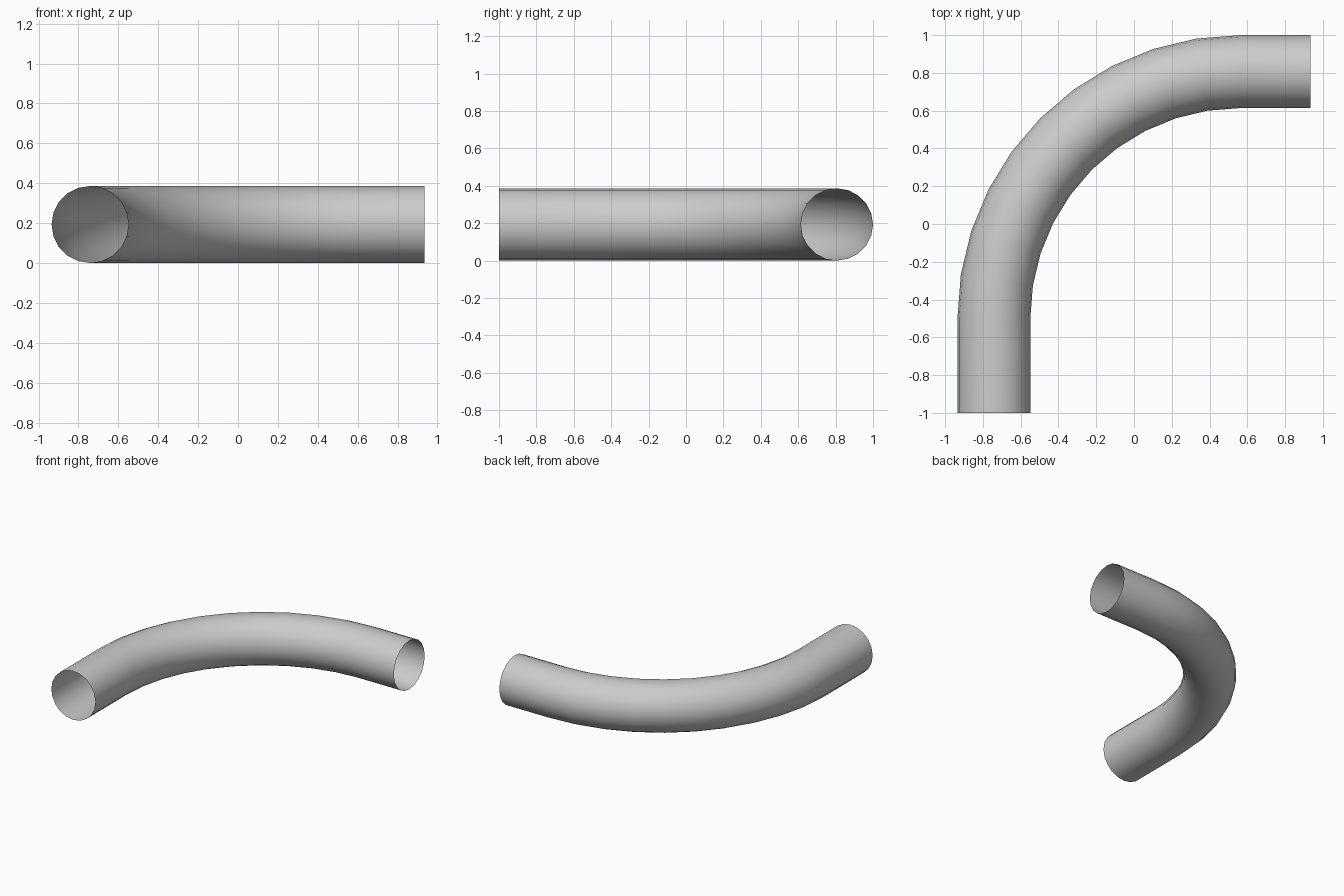
import bpy, bmesh, math
from mathutils import Matrix, Vector

if "Cube" in bpy.data.objects:
    bpy.data.objects.remove(bpy.data.objects["Cube"])

R = 0.193                      # pipe radius
BEND = 1.307                   # centreline bend radius
END_X, END_Y = 0.935, -1.0     # open ends
CENTRE = Vector((END_X - 2 * 0.935 + R + BEND, 1.0 - R - BEND, R))

bm = bmesh.new()

# 20-sided open ring at the front end
ring = bmesh.ops.create_circle(
    bm, segments=20, radius=R,
    matrix=Matrix.Translation((CENTRE.x - BEND, END_Y, R)) @ Matrix.Rotation(math.pi / 2, 4, 'X'))
edges = list({e for v in ring["verts"] for e in v.link_edges})


def extrude(edges, offset):
    geom = bmesh.ops.extrude_edge_only(bm, edges=edges)["geom"]
    verts = [g for g in geom if isinstance(g, bmesh.types.BMVert)]
    bmesh.ops.translate(bm, verts=verts, vec=offset)
    return [g for g in geom if isinstance(g, bmesh.types.BMEdge)
            and g.verts[0] in verts and g.verts[1] in verts]


# straight leg, quarter bend, straight leg
edges = extrude(edges, (0, CENTRE.y - END_Y, 0))
bend = bmesh.ops.spin(bm, geom=edges, cent=CENTRE, axis=(0, 0, 1),
                      angle=-math.pi / 2, steps=10)
edges = [g for g in bend["geom_last"] if isinstance(g, bmesh.types.BMEdge)]
extrude(edges, (END_X - CENTRE.x, 0, 0))

bmesh.ops.remove_doubles(bm, verts=bm.verts, dist=1e-4)
bmesh.ops.recalc_face_normals(bm, faces=bm.faces)
bm.normal_update()

# make the wall face outward
top = max(bm.faces, key=lambda f: f.calc_center_median().z)
if top.normal.z < 0:
    bmesh.ops.reverse_faces(bm, faces=bm.faces)
for f in bm.faces:
    f.smooth = True

mesh = bpy.data.meshes.new("pipe_bend")
bm.to_mesh(mesh)
bm.free()
bpy.context.collection.objects.link(bpy.data.objects.new("pipe_bend", mesh))
